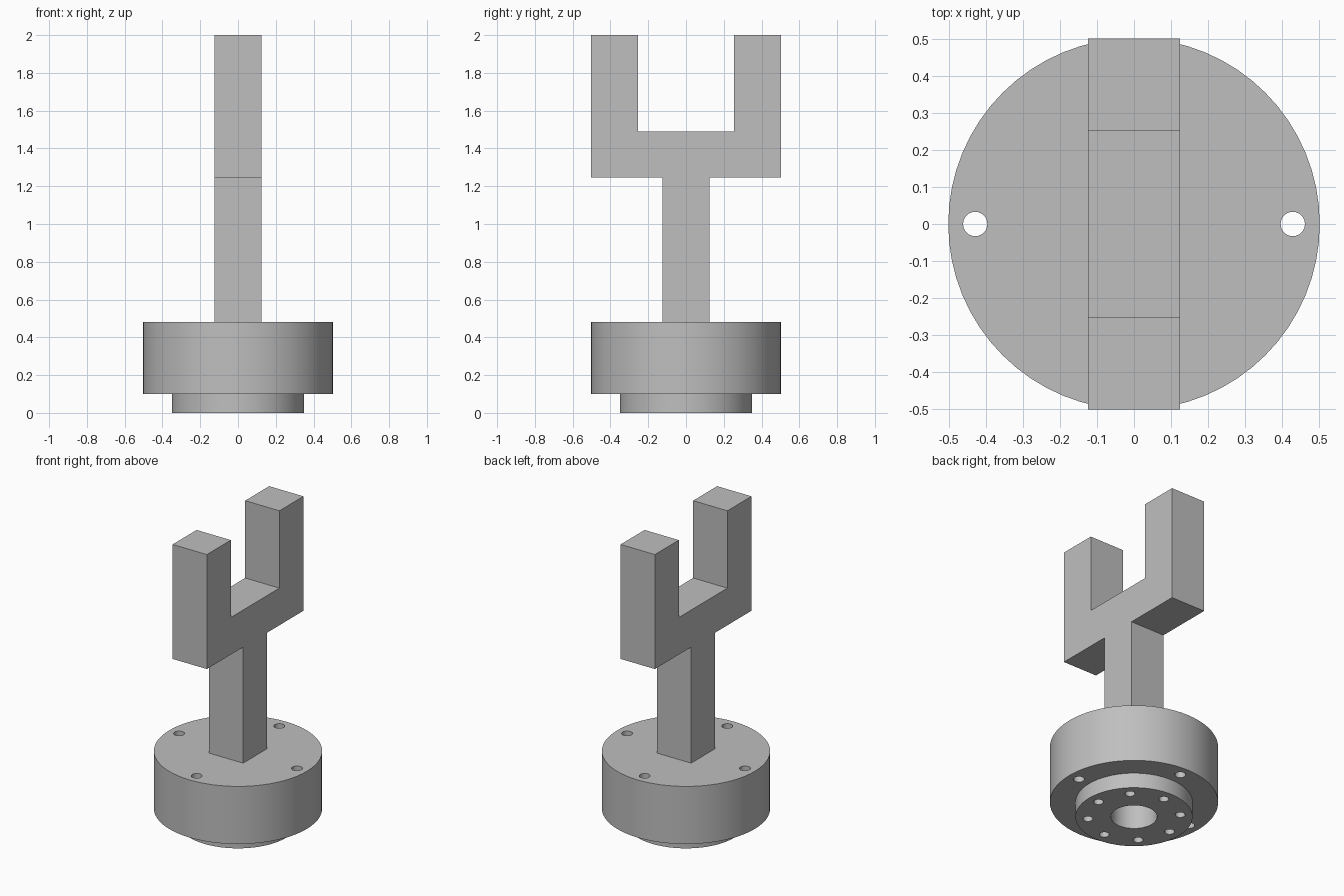
import bpy, bmesh, math
from mathutils import Matrix

if "Cube" in bpy.data.objects:
    bpy.data.objects.remove(bpy.data.objects["Cube"], do_unlink=True)

grey = bpy.data.materials.new("machined_grey")
grey.use_nodes = True
grey.diffuse_color = (0.52, 0.52, 0.52, 1)
grey.node_tree.nodes["Principled BSDF"].inputs["Base Color"].default_value = grey.diffuse_color


def add_object(name, bm):
    bmesh.ops.recalc_face_normals(bm, faces=bm.faces)
    mesh = bpy.data.meshes.new(name)
    bm.to_mesh(mesh)
    bm.free()
    mesh.materials.append(grey)
    obj = bpy.data.objects.new(name, mesh)
    bpy.context.collection.objects.link(obj)
    return obj


def cylinders(name, radius, bottom, top, centres=((0, 0),), sides=64):
    bm = bmesh.new()
    for x, y in centres:
        bmesh.ops.create_cone(
            bm, cap_ends=True, segments=sides, radius1=radius, radius2=radius,
            depth=top - bottom, matrix=Matrix.Translation((x, y, (bottom + top) / 2)))
    return add_object(name, bm)


def ring(radius, count):
    angles = [2 * math.pi * i / count for i in range(count)]
    return [(radius * math.cos(a), radius * math.sin(a)) for a in angles]


def activate(obj):
    bpy.ops.object.select_all(action='DESELECT')
    obj.select_set(True)
    bpy.context.view_layer.objects.active = obj


def cut(obj, cutters):
    activate(obj)
    for cutter in cutters:
        mod = obj.modifiers.new("holes", 'BOOLEAN')
        mod.operation = 'DIFFERENCE'
        mod.solver = 'EXACT'
        mod.object = cutter
        bpy.ops.object.modifier_apply(modifier=mod.name)
    bpy.ops.object.shade_smooth_by_angle(angle=math.radians(30))


# Round base: locating flange, drum and top plate
flange = cylinders("locating_flange", 0.35, 0, 0.1)
drum = cylinders("base_drum", 0.503, 0.1, 0.36)
plate = cylinders("top_plate", 0.503, 0.36, 0.48)

# Holes: central bore, small ring in the flange, four through bolts
bore = cylinders("bore_cutter", 0.138, -0.1, 0.6)
small = cylinders("flange_hole_cutter", 0.03, -0.1, 0.6, ring(0.277, 8), 24)
bolts = cylinders("bolt_hole_cutter", 0.033, -0.1, 0.6, ring(0.43, 4), 24)
cut(flange, [bore, small])
cut(drum, [bore, small, bolts])
cut(plate, [bolts])
for cutter in (bore, small, bolts):
    bpy.data.objects.remove(cutter, do_unlink=True)

# Stem and two-armed fork, extruded from half a profile mirrored in y
half = [(0.125, 0.48), (0.125, 1.245), (0.503, 1.245),
        (0.503, 2), (0.253, 2), (0.253, 1.49)]
profile = half + [(-y, z) for y, z in reversed(half)]
bm = bmesh.new()
face = bm.faces.new([bm.verts.new((-0.125, y, z)) for y, z in profile])
extruded = bmesh.ops.extrude_face_region(bm, geom=[face])["geom"]
bmesh.ops.translate(bm, vec=(0.25, 0, 0),
                    verts=[v for v in extruded if isinstance(v, bmesh.types.BMVert)])
add_object("fork", bm)
